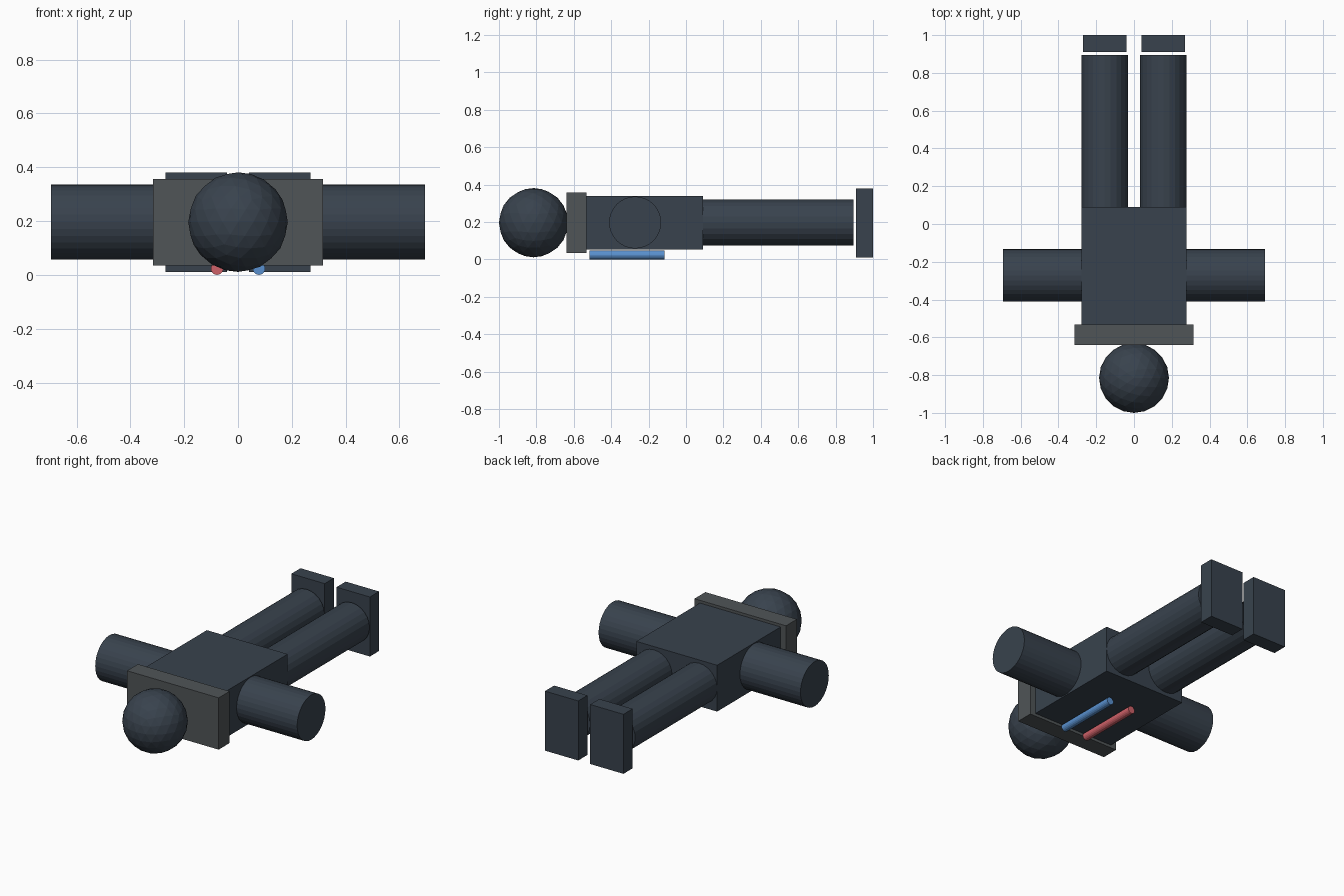
import bpy
from math import pi

if "Cube" in bpy.data.objects:
    bpy.data.objects.remove(bpy.data.objects["Cube"])


def material(name, rgba):
    m = bpy.data.materials.new(name)
    m.diffuse_color = rgba
    m.use_nodes = True
    m.node_tree.nodes["Principled BSDF"].inputs["Base Color"].default_value = m.diffuse_color
    return m


SLATE = material("slate", (0.04, 0.055, 0.075, 1))
GLASS = material("smoked_glass", (0.08, 0.09, 0.095, 0.8))
BLUE = material("blue", (0.10, 0.28, 0.62, 1))
RED = material("red", (0.62, 0.12, 0.14, 1))


def finish(name, mat):
    ob = bpy.context.object
    ob.name = name
    ob.data.materials.append(mat)
    return ob


def box(name, lo, hi, mat=SLATE):
    centre = [(a + b) / 2 for a, b in zip(lo, hi)]
    bpy.ops.mesh.primitive_cube_add(size=1, location=centre)
    ob = finish(name, mat)
    ob.scale = [b - a for a, b in zip(lo, hi)]
    return ob


def rod(name, centre, radius, length, axis, sides, mat=SLATE):
    rot = (0, pi / 2, 0) if axis == "x" else (pi / 2, 0, 0)
    bpy.ops.mesh.primitive_cylinder_add(vertices=sides, radius=radius, depth=length,
                                        location=centre, rotation=rot)
    return finish(name, mat)


# Torso and the wide translucent collar at its front end
box("torso", (-0.278, -0.533, 0.052), (0.278, 0.091, 0.34))
box("collar", (-0.315, -0.64, 0.035), (0.315, -0.533, 0.357), GLASS)

# Faceted head
bpy.ops.mesh.primitive_ico_sphere_add(subdivisions=3, radius=0.185,
                                      location=(0, -0.815, 0.196))
finish("head", SLATE)

# Mirrored limbs, feet and coloured rods under the torso
for s, side, colour in ((-1, "left", RED), (1, "right", BLUE)):
    rod(f"{side}_arm", (s * 0.486, -0.272, 0.197), 0.139, 0.417, "x", 32)
    rod(f"{side}_leg", (s * 0.155, 0.493, 0.197), 0.123, 0.806, "y", 24)
    x0, x1 = sorted((s * 0.041, s * 0.27))
    box(f"{side}_foot", (x0, 0.91, 0.01), (x1, 1.0, 0.38))
    rod(f"{side}_light_rod", (s * 0.078, -0.315, 0.023), 0.023, 0.40, "y", 16, colour)
